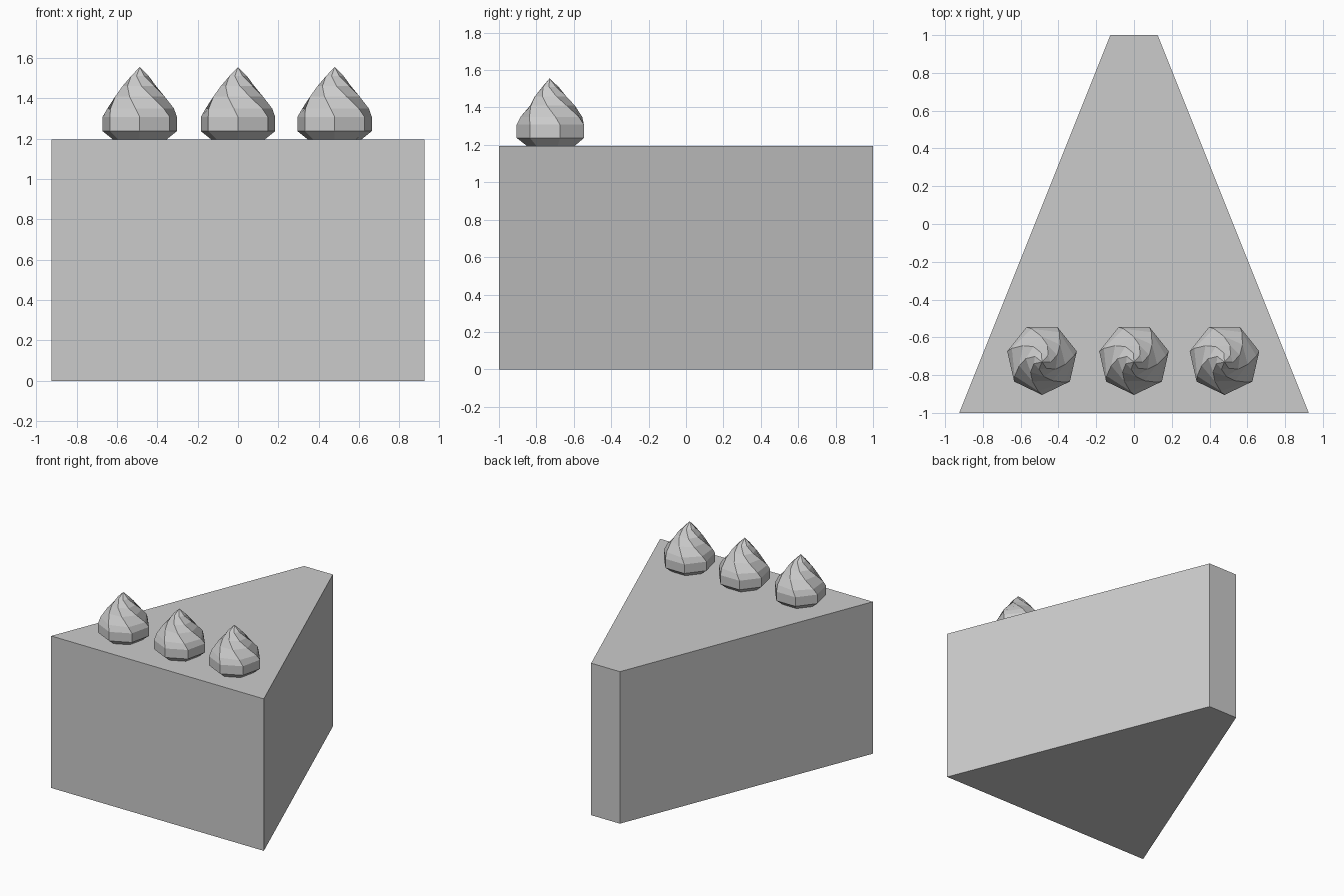
import bpy, bmesh
from math import sin, cos, pi, radians

cube = bpy.data.objects.get("Cube")
if cube:
    bpy.data.objects.remove(cube, do_unlink=True)

# One plain grey for everything
grey = bpy.data.materials.new("light_grey")
grey.use_nodes = True
colour = (0.6, 0.6, 0.6, 1)
grey.diffuse_color = colour
grey.node_tree.nodes["Principled BSDF"].inputs["Base Color"].default_value = colour

HEIGHT = 1.195
SIDES = 7


def finish(bm, name, location=(0, 0, 0)):
    bmesh.ops.recalc_face_normals(bm, faces=bm.faces)
    mesh = bpy.data.meshes.new(name)
    bm.to_mesh(mesh)
    bm.free()
    mesh.materials.append(grey)
    obj = bpy.data.objects.new(name, mesh)
    obj.location = location
    bpy.context.collection.objects.link(obj)
    return obj


# Wedge: a tapered outline extruded upward
bm = bmesh.new()
outline = [(-0.925, -1), (0.925, -1), (0.125, 1), (-0.125, 1)]
base = bm.faces.new([bm.verts.new((x, y, 0)) for x, y in outline])
top = bmesh.ops.extrude_face_region(bm, geom=[base], use_keep_orig=True)["geom"]
bmesh.ops.translate(bm, vec=(0, 0, HEIGHT),
                    verts=[v for v in top if isinstance(v, bmesh.types.BMVert)])
finish(bm, "cake_slice")


# Cream swirl: seven-sided rings that twist as they rise to a point
# Each ring: height, radius, twist in degrees, shift of centre in y
RINGS = [(0, 0.135, 0, 0), (0.042, 0.189, 0, 0), (0.113, 0.189, 0, 0),
         (0.155, 0.17, -7, 0), (0.215, 0.125, -24, -0.003),
         (0.265, 0.086, -45, -0.006), (0.315, 0.045, -72, -0.01)]


def cream_swirl(name, x):
    bm = bmesh.new()
    rings = []
    for z, r, twist, shift in RINGS:
        angles = [radians(twist) - pi / 2 + 2 * pi * i / SIDES for i in range(SIDES)]
        rings.append([bm.verts.new((r * cos(a), r * sin(a) + shift, z)) for a in angles])
    bm.faces.new(rings[0])
    for low, high in zip(rings, rings[1:]):
        for i in range(SIDES):
            j = (i + 1) % SIDES
            bm.faces.new((low[i], low[j], high[j], high[i]))
    tip = bm.verts.new((0, -0.014, 0.36))
    for i in range(SIDES):
        bm.faces.new((rings[-1][i], rings[-1][(i + 1) % SIDES], tip))
    finish(bm, name, (x, -0.716, HEIGHT))


for side, x in (("right", -0.487), ("middle", 0), ("left", 0.479)):
    cream_swirl(side + "_cream_swirl", x)
